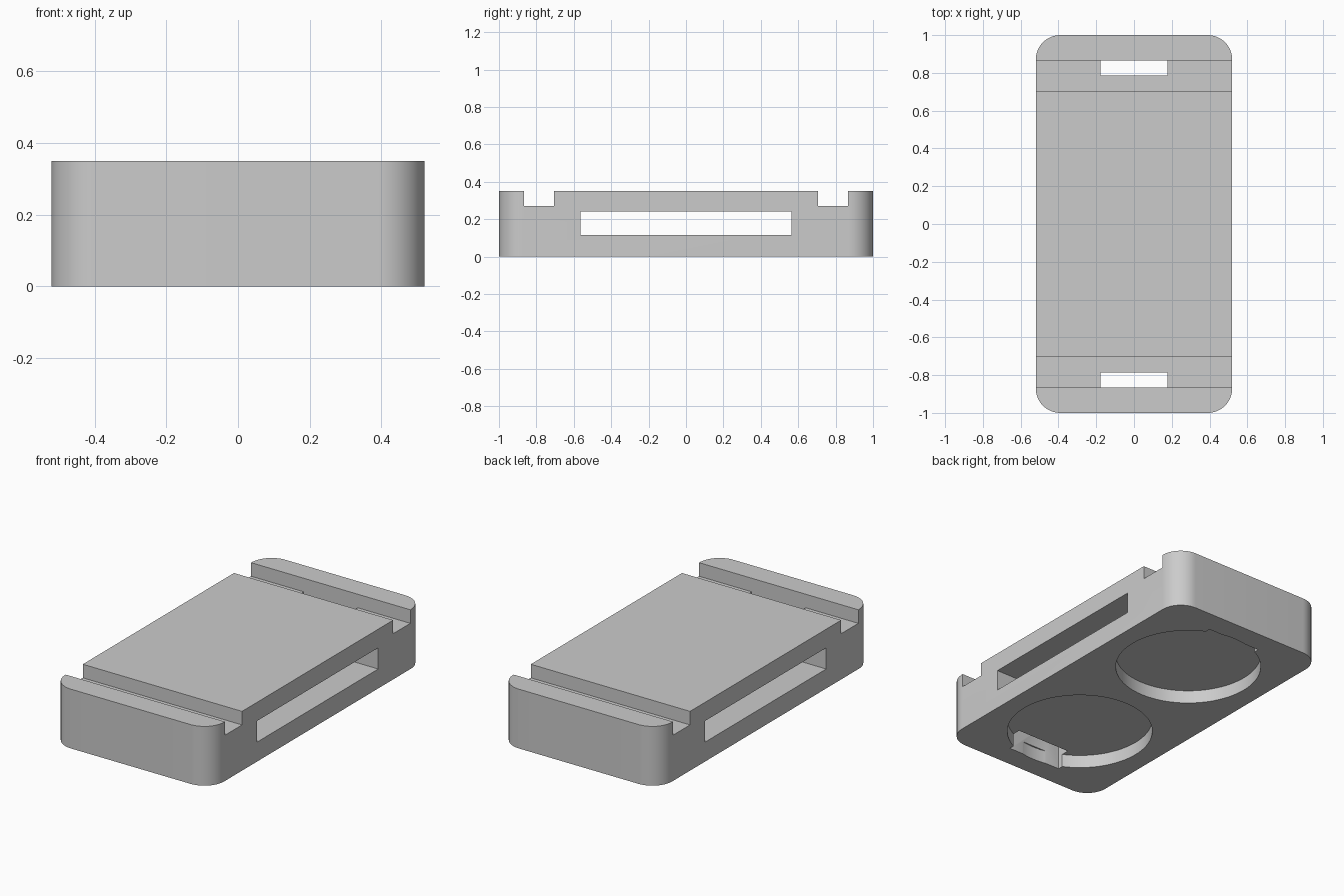
import bpy
import bmesh
from math import radians

if "Cube" in bpy.data.objects:
    bpy.data.objects.remove(bpy.data.objects["Cube"], do_unlink=True)

WIDTH, LENGTH, HEIGHT = 1.04, 2.0, 0.35
CORNER = 0.13

grey = bpy.data.materials.new("plain grey")
grey.use_nodes = True
colour = (0.6, 0.6, 0.6, 1)
grey.diffuse_color = colour
grey.node_tree.nodes["Principled BSDF"].inputs["Base Color"].default_value = colour


def finish(bm, name):
    mesh = bpy.data.meshes.new(name)
    bm.to_mesh(mesh)
    bm.free()
    mesh.materials.append(grey)
    obj = bpy.data.objects.new(name, mesh)
    bpy.context.collection.objects.link(obj)
    return obj


def box(name, x, y, z, radius=0):
    """Box from (min, max) ranges, with optional rounded upright edges."""
    bm = bmesh.new()
    bmesh.ops.create_cube(bm, size=1)
    for v in bm.verts:
        v.co = [r[1] if c > 0 else r[0] for c, r in zip(v.co, (x, y, z))]
    if radius:
        upright = [e for e in bm.edges
                   if abs(e.verts[0].co.z - e.verts[1].co.z) > 0.01]
        bmesh.ops.bevel(bm, geom=upright, offset=radius, segments=16,
                        profile=0.5, affect='EDGES')
    return finish(bm, name)


def disc(name, radius, y, z):
    bm = bmesh.new()
    bmesh.ops.create_cone(bm, cap_ends=True, segments=96, radius1=radius,
                          radius2=radius, depth=z[1] - z[0])
    bmesh.ops.translate(bm, verts=bm.verts, vec=(0, y, sum(z) / 2))
    return finish(bm, name)


def span(side, near, far):
    return sorted((side * near, side * far))


# Rounded block
body = box("body", (-WIDTH / 2, WIDTH / 2), (-LENGTH / 2, LENGTH / 2),
           (0, HEIGHT), CORNER)

# Tunnel across the block
cutters = [box("tunnel_cutter", (-1, 1), (-0.565, 0.565), (0.115, 0.24))]

# At each end: strap groove, round pocket underneath, slot joining them
for side, end in ((-1, "front"), (1, "back")):
    cutters.append(box(end + "_groove_cutter", (-1, 1),
                       span(side, 0.705, 0.865), (0.27, 0.5)))
    cutters.append(disc(end + "_pocket_cutter", 0.404, side * 0.47,
                        (-0.1, 0.078)))
    cutters.append(box(end + "_slot_cutter", (-0.177, 0.177),
                       span(side, 0.785, 0.865), (-0.2, 0.4)))

# Carve the block and drop the cutters
bpy.context.view_layer.objects.active = body
for cutter in cutters:
    cutter.hide_render = True
    mod = body.modifiers.new(cutter.name, 'BOOLEAN')
    mod.operation = 'DIFFERENCE'
    mod.solver = 'EXACT'
    mod.object = cutter
    bpy.ops.object.modifier_apply(modifier=mod.name)
    bpy.data.objects.remove(cutter, do_unlink=True)

bpy.ops.object.select_all(action='DESELECT')
body.select_set(True)
bpy.ops.object.shade_smooth_by_angle(angle=radians(30))
